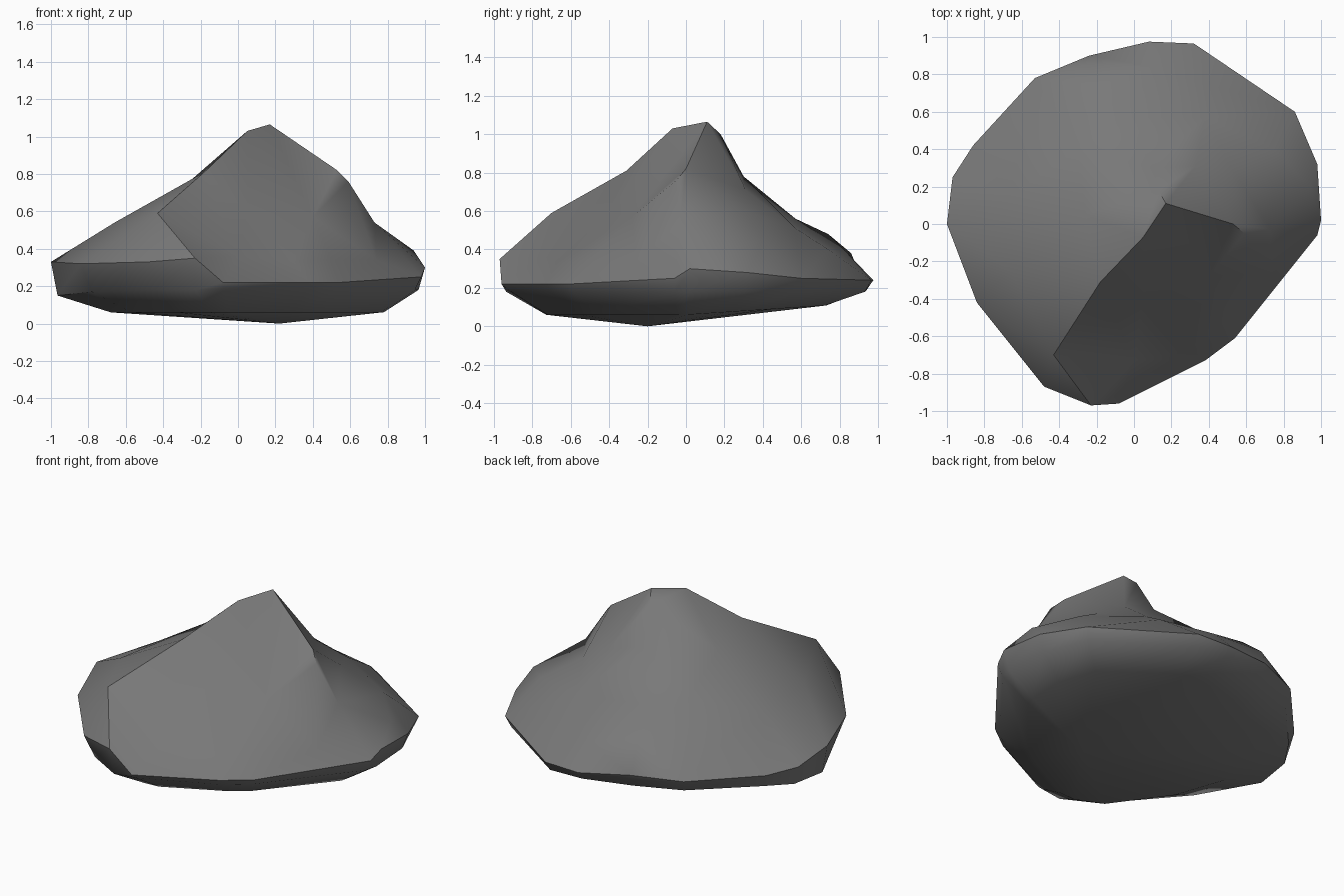
import bpy
import bmesh
import math
from mathutils import Vector
from mathutils.geometry import delaunay_2d_cdt

if "Cube" in bpy.data.objects:
    bpy.data.objects.remove(bpy.data.objects["Cube"])

# Widest outline, clockwise from the left: x, y, height of rim, height of lower edge
rim = [(-1, 0, .33, .15), (-.97, .25, .28, .16), (-.86, .42, .26, .18),
       (-.53, .78, .27, .2), (-.24, .9, .28, .2), (.08, .975, .24, .19),
       (.32, .965, .24, .18), (.86, .6, .25, .18), (.98, .32, .28, .18),
       (1, .02, .3, .18), (.98, -.06, .25, .18), (.54, -.61, .22, .18),
       (.38, -.73, .22, .18), (-.08, -.96, .22, .19), (-.23, -.97, .35, .18),
       (-.48, -.87, .33, .18), (-.84, -.42, .32, .17)]

# Ridges running down from the summit
summit = (.17, .11, 1.065)
ridges = [
    [summit, (.05, -.07, 1.03), (-.18, -.31, .81), (-.43, -.7, .59)],
    [summit, (.53, 0, .82), (.59, -.05, .76), (.73, -.03, .54)],
    [summit, (.13, .18, 1.0), (.1, .3, .78), (-.05, .57, .56),
     (-.2, .74, .48), (-.24, .86, .38)],
]

# Slopes and shoulders between the ridges
slopes = [(-.26, .05, .76), (-.66, -.25, .54), (-.66, .15, .5), (-.3, .4, .6),
          (-.6, .45, .43), (.33, .31, .71), (.38, .57, .51),
          (.42, .74, .4), (.1, .84, .38), (.52, .3, .6), (.75, .4, .45),
          (.94, .2, .39), (.74, -.26, .34), (.5, -.5, .34), (.3, -.67, .33),
          (0, -.73, .36), (.05, -.4, .6), (.4, -.28, .57)]

# Triangulate the upper surface, keeping the ridge lines as edges
pts = [p[:3] for p in rim]
edges = []
for ridge in ridges:
    ids = []
    for p in ridge:
        if p not in pts:
            pts.append(p)
        ids.append(pts.index(p))
    edges += list(zip(ids, ids[1:]))
pts += slopes
n = len(rim)
_, _, faces, source, _, _ = delaunay_2d_cdt(
    [Vector(p[:2]) for p in pts], edges, [list(range(n))[::-1]], 1, 1e-5)

bm = bmesh.new()
top = [bm.verts.new(p) for p in pts]
index = [s[0] for s in source]
for f in faces:
    bm.faces.new([top[index[i]] for i in f])


# Tapered lower edge, undercut at the front left, and shallow underside
def taper(x, y):
    return .93 if x < -.3 and y < -.2 else .965


rings = [top[:n]]
rings.append([bm.verts.new((x * taper(x, y), y * taper(x, y), low))
              for x, y, z, low in rim])
rings.append([bm.verts.new((x * (.68 if x < 0 else .78), y * .75,
                            .06 + .05 * max(0, y))) for x, y, z, low in rim])
for a, b in zip(rings, rings[1:]):
    for i in range(n):
        j = (i + 1) % n
        bm.faces.new((a[i], a[j], b[j], b[i]))
base = bm.verts.new((.22, -.2, 0))
for i in range(n):
    bm.faces.new((rings[2][i], rings[2][(i + 1) % n], base))

# Soft shading with only the hardest ridges kept crisp
bmesh.ops.recalc_face_normals(bm, faces=bm.faces)
for f in bm.faces:
    f.smooth = True
for e in bm.edges:
    e.smooth = e.calc_face_angle(0) < math.radians(42)
mesh = bpy.data.meshes.new("boulder")
bm.to_mesh(mesh)
bm.free()

# Dark stone colour
stone = bpy.data.materials.new("dark_stone")
stone.diffuse_color = (.19, .19, .19, 1)
stone.use_nodes = True
stone.node_tree.nodes["Principled BSDF"].inputs["Base Color"].default_value = stone.diffuse_color
mesh.materials.append(stone)
boulder = bpy.data.objects.new("boulder", mesh)
bpy.context.collection.objects.link(boulder)
